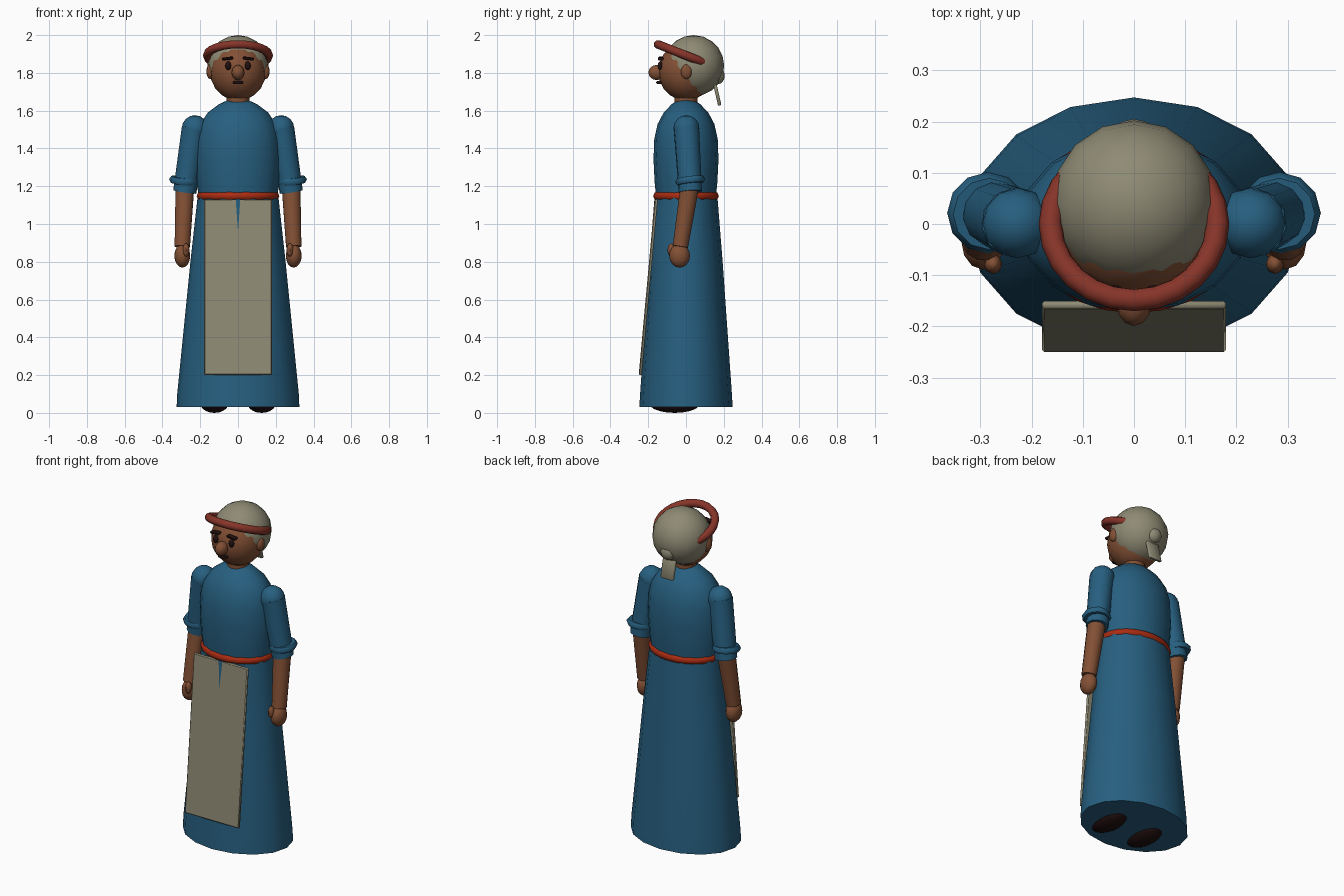
import bpy, bmesh, math
from mathutils import Vector, Matrix

if "Cube" in bpy.data.objects:
    bpy.data.objects.remove(bpy.data.objects["Cube"], do_unlink=True)


def material(name, rgb):
    m = bpy.data.materials.new(name)
    m.use_nodes = True
    m.diffuse_color = (*rgb, 1)
    m.node_tree.nodes["Principled BSDF"].inputs["Base Color"].default_value = (*rgb, 1)
    return m


BLUE = material("blue cloth", (0.02, 0.115, 0.215))
LINEN = material("linen", (0.27, 0.255, 0.175))
SKIN = material("skin", (0.225, 0.08, 0.035))
BELT = material("bright red", (0.40, 0.025, 0.006))
BAND = material("dull red", (0.24, 0.035, 0.022))
DARK = material("dark brown", (0.016, 0.005, 0.005))


def finish(bm, name, mat, angle=45):
    bmesh.ops.recalc_face_normals(bm, faces=bm.faces)
    me = bpy.data.meshes.new(name)
    bm.to_mesh(me)
    bm.free()
    me.materials.append(mat)
    ob = bpy.data.objects.new(name, me)
    bpy.context.collection.objects.link(ob)
    bpy.ops.object.select_all(action="DESELECT")
    bpy.context.view_layer.objects.active = ob
    ob.select_set(True)
    bpy.ops.object.shade_smooth_by_angle(angle=math.radians(angle))
    return ob


def ball(name, mat, centre, radii, segs=16, rings=10):
    bm = bmesh.new()
    bmesh.ops.create_uvsphere(bm, u_segments=segs, v_segments=rings, radius=1)
    bmesh.ops.transform(bm, matrix=Matrix.Translation(centre) @ Matrix.Diagonal((*radii, 1)), verts=bm.verts)
    return finish(bm, name, mat)


def lathe(name, mat, profile, segs=16):
    """Elliptical rings given as (z, half width, half depth), capped at both ends."""
    bm = bmesh.new()
    rings = []
    for z, rx, ry in profile:
        turns = [2 * math.pi * i / segs for i in range(segs)]
        rings.append([bm.verts.new((rx * math.cos(a), ry * math.sin(a), z)) for a in turns])
    for low, high in zip(rings, rings[1:]):
        for i in range(segs):
            j = (i + 1) % segs
            bm.faces.new((low[i], low[j], high[j], high[i]))
    bm.faces.new(rings[0])
    bm.faces.new(rings[-1])
    return finish(bm, name, mat)


def limb(name, mat, top, bottom, r_top, r_bottom, segs=12):
    top, bottom = Vector(top), Vector(bottom)
    axis = top - bottom
    bm = bmesh.new()
    bmesh.ops.create_cone(bm, cap_ends=True, segments=segs, radius1=r_bottom, radius2=r_top, depth=axis.length)
    turn = axis.to_track_quat("Z", "Y").to_matrix().to_4x4()
    bmesh.ops.transform(bm, matrix=Matrix.Translation((top + bottom) / 2) @ turn, verts=bm.verts)
    return finish(bm, name, mat)


def ring(name, mat, centre, radii, thick, axis=(0, 0, 1), segs=20, sides=8):
    bm = bmesh.new()
    loops = []
    for i in range(segs):
        a = 2 * math.pi * i / segs
        loop = []
        for k in range(sides):
            b = 2 * math.pi * k / sides
            out = thick * math.cos(b)
            loop.append(bm.verts.new(((radii[0] + out) * math.cos(a), (radii[1] + out) * math.sin(a),
                                      thick * math.sin(b))))
        loops.append(loop)
    for i in range(segs):
        p, q = loops[i], loops[(i + 1) % segs]
        for k in range(sides):
            n = (k + 1) % sides
            bm.faces.new((p[k], q[k], q[n], p[n]))
    turn = Vector((0, 0, 1)).rotation_difference(Vector(axis)).to_matrix().to_4x4()
    bmesh.ops.transform(bm, matrix=Matrix.Translation(centre) @ turn, verts=bm.verts)
    return finish(bm, name, mat, 60)


def slab(name, mat, centre, size, rot=(0, 0, 0), bevel=0.005):
    bm = bmesh.new()
    bmesh.ops.create_cube(bm, size=1)
    bmesh.ops.scale(bm, vec=size, verts=bm.verts)
    bmesh.ops.bevel(bm, geom=bm.edges[:], offset=bevel, segments=1, affect="EDGES")
    turn = Matrix.Rotation(rot[1], 4, "Y") @ Matrix.Rotation(rot[0], 4, "X")
    bmesh.ops.transform(bm, matrix=Matrix.Translation(centre) @ turn, verts=bm.verts)
    return finish(bm, name, mat)


# Dress, belt and apron
lathe("skirt", BLUE, [(0.03, 0.325, 0.247), (0.1, 0.322, 0.243), (0.4, 0.292, 0.222),
                      (0.8, 0.252, 0.194), (1.16, 0.212, 0.165)])
lathe("bodice", BLUE, [(1.14, 0.208, 0.158), (1.22, 0.218, 0.166), (1.34, 0.225, 0.172), (1.45, 0.22, 0.168),
                       (1.53, 0.2, 0.15), (1.59, 0.16, 0.118), (1.635, 0.1, 0.075), (1.66, 0.045, 0.035)])
ring("belt", BELT, (0, 0, 1.148), (0.195, 0.15), 0.024, segs=24)
slab("apron", LINEN, (0, -0.2, 0.665), (0.36, 0.016, 0.934), (-math.atan2(0.085, 0.93), 0))

# Neck, face and head cloth
limb("neck", SKIN, (0, 0, 1.72), (0, 0, 1.62), 0.06, 0.06)
ball("face", SKIN, (0, 0, 1.808), (0.148, 0.147, 0.155))
ball("head_cloth", LINEN, (0, 0.04, 1.838), (0.162, 0.162, 0.162))
ring("headband", BAND, (0, 0, 1.892), (0.163, 0.16), 0.023, (0, 0.37, 0.93), segs=24)
ball("cloth_knot", LINEN, (0, 0.168, 1.785), (0.045, 0.037, 0.045), 12, 8)
slab("cloth_tail", LINEN, (0, 0.162, 1.7), (0.085, 0.018, 0.15), (math.radians(13), 0))
ball("nose", SKIN, (0, -0.155, 1.802), (0.034, 0.044, 0.04), 12, 8)
slab("mouth", DARK, (0, -0.143, 1.749), (0.055, 0.03, 0.016))

# Mirrored parts
for side, s in (("left", 1), ("right", -1)):
    ball(side + "_eye", DARK, (s * 0.052, -0.136, 1.838), (0.016, 0.014, 0.023), 12, 8)
    slab(side + "_brow", DARK, (s * 0.055, -0.134, 1.876), (0.06, 0.028, 0.016), (0, s * math.radians(6)))
    ball(side + "_ear", SKIN, (s * 0.147, 0.003, 1.807), (0.02, 0.03, 0.04), 12, 8)
    ball(side + "_shoulder", BLUE, (s * 0.228, 0.002, 1.505), (0.07, 0.069, 0.071), 12, 8)
    limb(side + "_sleeve", BLUE, (s * 0.23, 0.002, 1.51), (s * 0.282, 0.023, 1.17), 0.068, 0.062)
    ring(side + "_cuff", BLUE, (s * 0.285, 0.022, 1.23), (0.06, 0.06), 0.02, (s * -0.1, -0.12, 1), 12, 6)
    limb(side + "_forearm", SKIN, (s * 0.281, 0.02, 1.2), (s * 0.295, -0.03, 0.88), 0.051, 0.042)
    ball(side + "_hand", SKIN, (s * 0.295, -0.034, 0.832), (0.042, 0.055, 0.063), 12, 8)
    ball(side + "_thumb", SKIN, (s * 0.275, -0.078, 0.862), (0.018, 0.02, 0.036), 8, 6)
    ball(side + "_shoe", DARK, (s * 0.125, -0.06, 0.05), (0.075, 0.135, 0.05))
